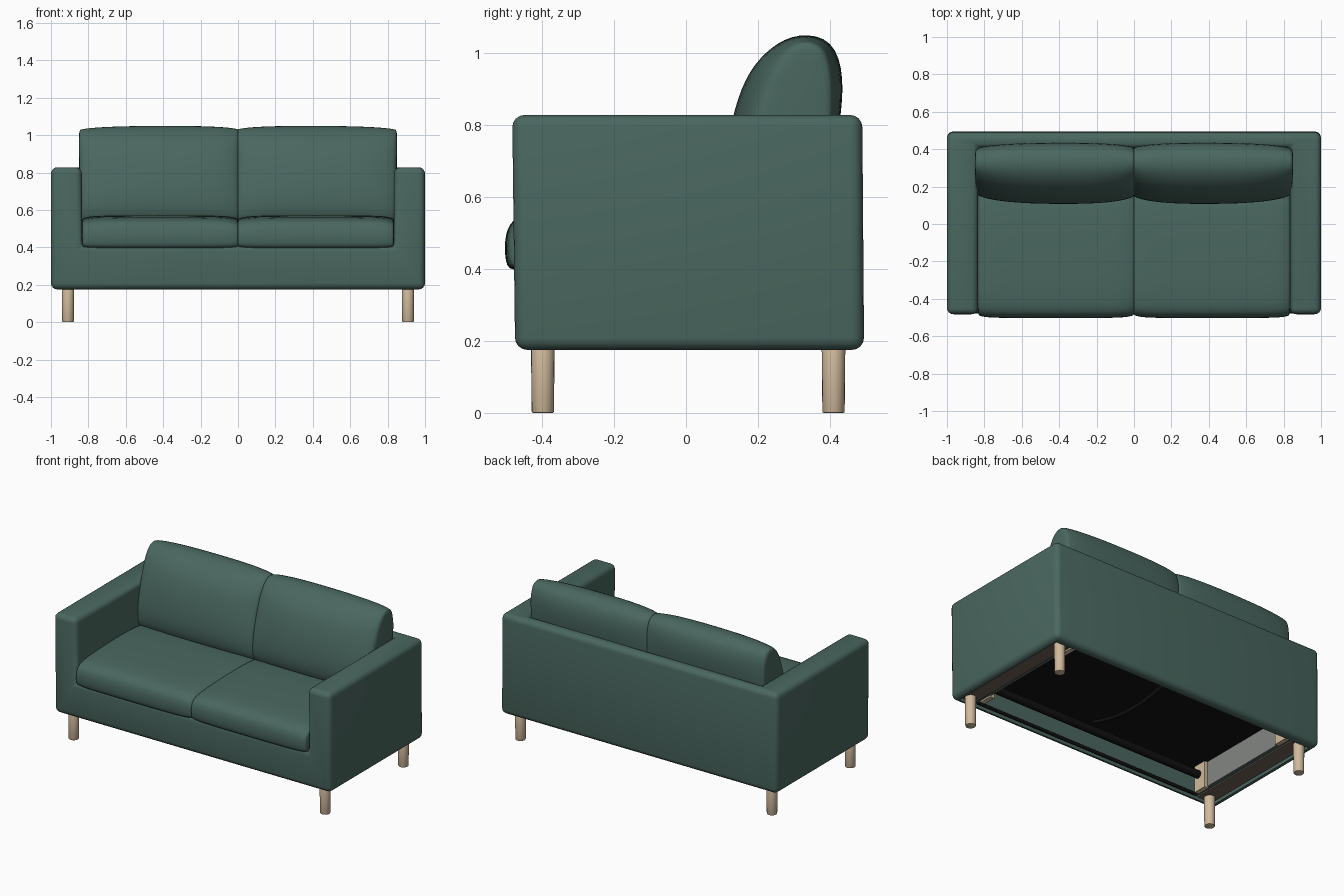
import bpy, bmesh, math

old = bpy.data.objects.get("Cube")
if old:
    bpy.data.objects.remove(old)


def material(name, rgb):
    m = bpy.data.materials.new(name)
    m.use_nodes = True
    m.diffuse_color = (*rgb, 1)
    bsdf = m.node_tree.nodes["Principled BSDF"]
    bsdf.inputs["Base Color"].default_value = (*rgb, 1)
    bsdf.inputs["Roughness"].default_value = 0.8
    return m


GREEN = material("green fabric", (0.069, 0.137, 0.116))
WOOD = material("light wood", (0.63, 0.49, 0.335))
BROWN = material("brown board", (0.16, 0.125, 0.095))
BLACK = material("black lining", (0.006, 0.006, 0.006))
GREY = material("grey board", (0.23, 0.24, 0.23))


def finish(name, bm, mat):
    bmesh.ops.recalc_face_normals(bm, faces=bm.faces)
    mesh = bpy.data.meshes.new(name)
    bm.to_mesh(mesh)
    bm.free()
    obj = bpy.data.objects.new(name, mesh)
    bpy.context.collection.objects.link(obj)
    if mat:
        mesh.materials.append(mat)
    return obj


def activate(obj):
    bpy.ops.object.select_all(action="DESELECT")
    obj.select_set(True)
    bpy.context.view_layer.objects.active = obj


def smooth(obj, angle=40):
    activate(obj)
    bpy.ops.object.shade_smooth_by_angle(angle=math.radians(angle))


def box(name, lo, hi, mat):
    bm = bmesh.new()
    bmesh.ops.create_cube(bm, size=1)
    for v in bm.verts:
        v.co = [a + (c + 0.5) * (b - a) for a, b, c in zip(lo, hi, v.co)]
    return finish(name, bm, mat)


def cut(obj, lo, hi):
    cutter = box("cutter", lo, hi, None)
    cutter.hide_render = True
    mod = obj.modifiers.new("cut", "BOOLEAN")
    mod.operation = "DIFFERENCE"
    mod.solver = "EXACT"
    mod.object = cutter
    activate(obj)
    bpy.ops.object.modifier_apply(modifier="cut")
    bpy.data.objects.remove(cutter)


def bevel(obj, width, segments):
    mod = obj.modifiers.new("round", "BEVEL")
    mod.width = width
    mod.segments = segments
    mod.limit_method = "ANGLE"
    activate(obj)
    bpy.ops.object.modifier_apply(modifier="round")


def cushion(name, side, middle, end, stations, lean=0):
    """Loft (y, z) profiles along x; each station is (x, blend towards the end profile)."""
    bm = bmesh.new()
    rings = []
    for x, t in stations:
        ring = [(a + (c - a) * t, b + (d - b) * t) for (a, b), (c, d) in zip(middle, end)]
        rings.append([bm.verts.new((side * (x + lean * x * (z - 0.83)), y, z))
                      for y, z in ring])
    n = len(middle)
    for a, b in zip(rings, rings[1:]):
        for i in range(n):
            j = (i + 1) % n
            bm.faces.new((a[i], a[j], b[j], b[i]))
    bm.faces.new(rings[0])
    bm.faces.new(rings[-1])
    obj = finish(name, bm, GREEN)
    mod = obj.modifiers.new("soft", "SUBSURF")
    mod.levels = mod.render_levels = 2
    smooth(obj, 80)


def rod(name, points, radius, mat):
    curve = bpy.data.curves.new(name, "CURVE")
    curve.dimensions = "3D"
    curve.bevel_depth = radius
    curve.bevel_resolution = 2
    curve.use_fill_caps = True
    line = curve.splines.new("POLY")
    line.points.add(len(points) - 1)
    for p, co in zip(line.points, points):
        p.co = (*co, 1)
    obj = bpy.data.objects.new(name, curve)
    bpy.context.collection.objects.link(obj)
    curve.materials.append(mat)


# Upholstered frame: arms, back and front rail in one rounded shell
body = box("sofa_frame", (-1, -0.483, 0.175), (1, 0.495, 0.828), GREEN)
for v in body.data.vertices:
    if v.co.y < 0 and v.co.z < 0.5:
        v.co.y += 0.008
    elif v.co.y > 0 and v.co.z > 0.5:
        v.co.y -= 0.005
cut(body, (-0.835, -1, 0.41), (0.835, 0.41, 1))
bevel(body, 0.034, 4)
cut(body, (-0.83, -0.44, 0), (0.83, 0.44, 0.375))
cut(body, (-0.96, -0.44, 0), (0.96, 0.44, 0.2))
smooth(body)

# Seat and back cushions: full section in the middle, slimmer at the ends
seat_middle = [(-0.47, 0.385), (-0.502, 0.402), (-0.506, 0.48), (-0.49, 0.538),
               (-0.42, 0.566), (-0.1, 0.574), (0.3, 0.57), (0.32, 0.4)]
seat_end = [(-0.46, 0.395), (-0.485, 0.41), (-0.488, 0.47), (-0.475, 0.515),
            (-0.41, 0.543), (-0.1, 0.553), (0.3, 0.55), (0.31, 0.41)]
back_middle = [(0.15, 0.5), (0.102, 0.6), (0.106, 0.72), (0.132, 0.85), (0.17, 0.95),
               (0.235, 1.02), (0.31, 1.058), (0.412, 1.043), (0.443, 0.93),
               (0.428, 0.8), (0.39, 0.5)]
back_end = [(0.17, 0.5), (0.145, 0.6), (0.16, 0.72), (0.197, 0.85), (0.235, 0.95),
            (0.27, 1.0), (0.31, 1.035), (0.385, 1.028), (0.408, 0.93),
            (0.405, 0.8), (0.38, 0.5)]
seat_stations = [(-0.004, 1.1), (0.002, 0.85), (0.04, 0.25), (0.16, 0), (0.65, 0),
                 (0.79, 0.2), (0.829, 0.75), (0.836, 1.1)]
back_stations = [(-0.006, 1.15), (0, 0.85), (0.06, 0.4), (0.22, 0), (0.6, 0.05),
                 (0.77, 0.5), (0.838, 0.95), (0.85, 1.3)]
for label, side in (("left", 1), ("right", -1)):
    cushion(label + "_seat_cushion", side, seat_middle, seat_end, seat_stations)
    cushion(label + "_back_cushion", side, back_middle, back_end, back_stations, 0.03)

    # Legs, corner blocks and boards below each arm
    for end, y in (("front", -0.398), ("back", 0.41)):
        bm = bmesh.new()
        bmesh.ops.create_cone(bm, cap_ends=True, segments=20, radius1=0.031,
                              radius2=0.033, depth=0.2)
        bmesh.ops.translate(bm, verts=bm.verts, vec=(side * 0.909, y, 0.1))
        leg = finish(f"{label}_{end}_leg", bm, WOOD)
        bevel(leg, 0.004, 2)
        smooth(leg)
        xs = sorted((side * 0.8, side * 0.83))
        inner = y * 0.9
        box(f"{label}_{end}_corner_block", (xs[0], inner - 0.045, 0.19),
            (xs[1], inner + 0.045, 0.37), WOOD)
    xs = sorted((side * 0.85, side * 0.955))
    box(label + "_arm_board", (xs[0], -0.435, 0.192), (xs[1], 0.435, 0.2), BROWN)
    xs = sorted((side * 0.822, side * 0.829))
    box(label + "_inner_board", (xs[0], -0.43, 0.2), (xs[1], 0.43, 0.37), GREY)

# Underside lining, cross tubes and centre support
box("bottom_lining", (-0.82, -0.435, 0.363), (0.82, 0.435, 0.371), BLACK)
for end, y in (("front", -0.37), ("back", 0.37)):
    rod(end + "_cross_tube", [(-0.82, y, 0.295), (0.82, y, 0.295)], 0.025, BLACK)
rod("front_edge_rod", [(-0.83, -0.428, 0.2), (0.83, -0.428, 0.2)], 0.01, BLACK)
rod("centre_support", [(0, y / 11, 0.285 + 0.004 * y * y) for y in range(-4, 5)],
    0.012, BLACK)
